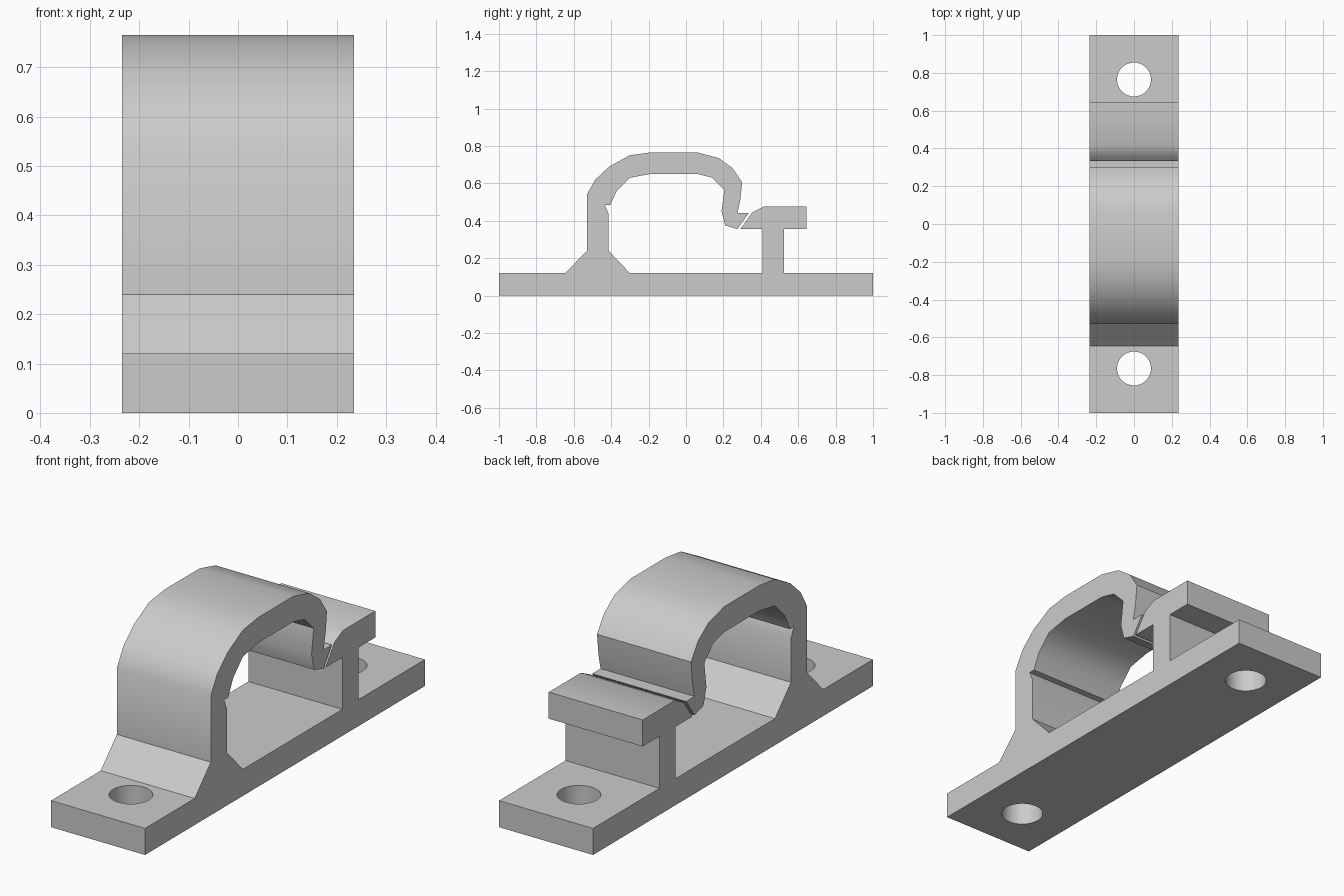
import bpy
import bmesh
from math import radians

default_cube = bpy.data.objects.get("Cube")
if default_cube:
    bpy.data.objects.remove(default_cube, do_unlink=True)

HALF_WIDTH = 0.235
BASE_TOP = 0.12
HOLE_RADIUS = 0.09

# One plain grey for the whole moulding
grey = bpy.data.materials.new("plain_grey")
grey.use_nodes = True
colour = (0.6, 0.6, 0.6, 1)
grey.diffuse_color = colour
grey.node_tree.nodes["Principled BSDF"].inputs["Base Color"].default_value = colour


def extrude_profile(name, outline):
    """Make a solid by extruding a (y, z) outline across the full width."""
    bm = bmesh.new()
    face = bm.faces.new([bm.verts.new((-HALF_WIDTH, y, z)) for y, z in outline])
    extruded = bmesh.ops.extrude_face_region(bm, geom=[face])
    moved = [item for item in extruded["geom"] if isinstance(item, bmesh.types.BMVert)]
    bmesh.ops.translate(bm, verts=moved, vec=(2 * HALF_WIDTH, 0, 0))
    bmesh.ops.recalc_face_normals(bm, faces=bm.faces)
    mesh = bpy.data.meshes.new(name)
    bm.to_mesh(mesh)
    bm.free()
    mesh.materials.append(grey)
    obj = bpy.data.objects.new(name, mesh)
    bpy.context.collection.objects.link(obj)
    return obj


def drill(target, y):
    """Cut a vertical screw hole through the base."""
    bpy.ops.mesh.primitive_cylinder_add(
        vertices=32, radius=HOLE_RADIUS, depth=1, location=(0, y, 0))
    cutter = bpy.context.object
    cutter.name = "hole_cutter"
    cutter.hide_render = True
    cutter.data.materials.append(grey)
    bpy.ops.object.select_all(action="DESELECT")
    target.select_set(True)
    bpy.context.view_layer.objects.active = target
    modifier = target.modifiers.new("screw_hole", "BOOLEAN")
    modifier.operation = "DIFFERENCE"
    modifier.solver = "EXACT"
    modifier.object = cutter
    bpy.ops.object.modifier_apply(modifier=modifier.name)
    bpy.data.objects.remove(cutter, do_unlink=True)


# Base plate, from the front end round to the latch post
base = [(-1, BASE_TOP), (-1, 0), (1, 0), (1, BASE_TOP)]

# Latch post with its overhanging catch
latch = [(.525, BASE_TOP), (.525, .355), (.645, .355), (.645, .475),
         (.415, .475), (.355, .445), (.29, .355), (.41, .355), (.41, BASE_TOP)]

# Inside of the strap, from the flared foot over the arch to the hook
strap_inside = [(-.3, BASE_TOP), (-.415, .24), (-.415, .44), (-.435, .485),
                (-.405, .485), (-.37, .56), (-.3, .63), (-.19, .65),
                (.06, .65), (.14, .63), (.205, .565), (.19, .45), (.21, .375)]

# Slanted hook tip that snaps under the catch
hook = [(.275, .355), (.335, .44), (.275, .44)]

# Outside of the strap, from the hook back down to the flared foot
strap_outside = [(.29, .51), (.3, .605), (.25, .68), (.175, .735),
                 (.06, .765), (-.19, .765), (-.3, .75), (-.41, .69),
                 (-.485, .62), (-.53, .54), (-.53, .24), (-.645, BASE_TOP)]

clamp = extrude_profile("snap_clamp", base + latch + strap_inside + hook + strap_outside)

# Screw holes at both ends of the base
for hole_y in (-.765, .765):
    drill(clamp, hole_y)

# Rounded arch and hole walls are smooth, all corners stay sharp
bpy.ops.object.shade_smooth_by_angle(angle=radians(38))
